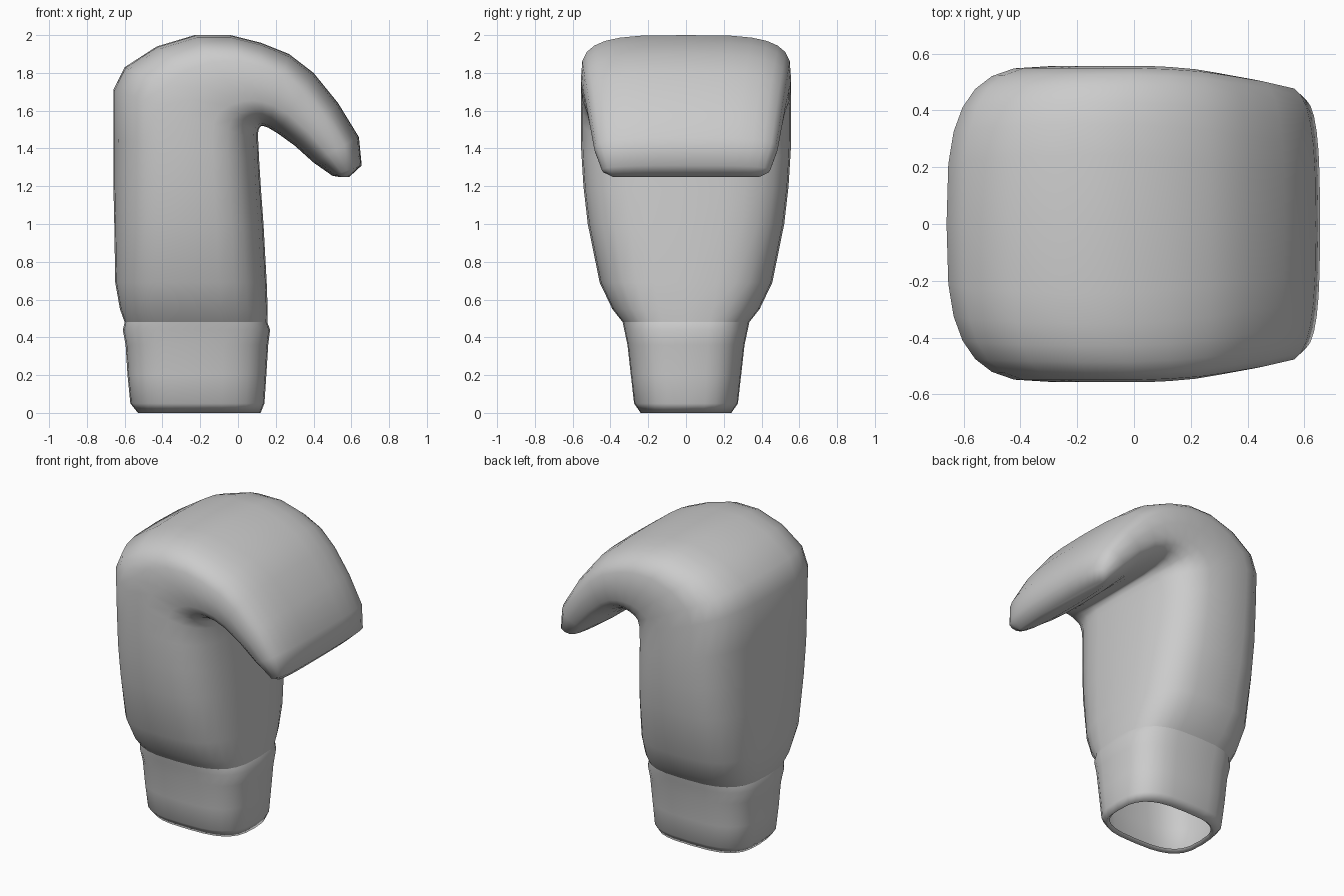
import bpy, bmesh, math

SEG = 28


def spow(v, p):
    return math.copysign(abs(v) ** p, v)


def loft(name, sections, cap_end=False):
    """Each section: outer (x, z), inner (x, z), half width, squareness."""
    bm = bmesh.new()
    rings = []
    for ox, oz, ix, iz, hw, n in sections:
        ring = []
        for k in range(SEG):
            a = 2 * math.pi * k / SEG
            t = 0.5 + 0.5 * spow(math.cos(a), 2 / n)
            y = hw * spow(math.sin(a), 2 / n)
            ring.append(bm.verts.new((ox + (ix - ox) * t, y, oz + (iz - oz) * t)))
        rings.append(ring)
    for r0, r1 in zip(rings, rings[1:]):
        for k in range(SEG):
            j = (k + 1) % SEG
            bm.faces.new((r0[k], r0[j], r1[j], r1[k]))
    if cap_end:
        bm.faces.new(rings[-1])
    for f in bm.faces:
        f.smooth = True
    bmesh.ops.recalc_face_normals(bm, faces=bm.faces)
    me = bpy.data.meshes.new(name)
    bm.to_mesh(me)
    bm.free()
    ob = bpy.data.objects.new(name, me)
    bpy.context.collection.objects.link(ob)
    return ob


# open wrist cuff, with a small turned-in rim and a raised band at the top
loft("cuff", [
    (-.51, .02, .10, .02, .22, 3),
    (-.53, 0, .12, 0, .24, 3),
    (-.57, .05, .14, .05, .275, 3),
    (-.585, .2, .15, .2, .292, 3),
    (-.595, .36, .16, .36, .31, 3),
    (-.61, .44, .17, .44, .327, 3),
    (-.60, .48, .155, .48, .335, 3),
])

# palm, folded over at the knuckles into the hooked fingers
loft("mitten_hand", [
    (-.60, .48, .155, .48, .335, 3),
    (-.625, .55, .157, .55, .39, 3),
    (-.65, .69, .152, .69, .457, 3),
    (-.655, 1.0, .135, 1.0, .52, 3),
    (-.66, 1.22, .122, 1.18, .543, 3),
    (-.66, 1.45, .112, 1.34, .555, 3),
    (-.66, 1.71, .107, 1.44, .557, 3.1),
    (-.60, 1.83, .107, 1.485, .557, 3.3),
    (-.43, 1.94, .11, 1.50, .557, 3.5),
    (-.23, 2.0, .115, 1.51, .557, 3.6),
    (-.04, 2.0, .12, 1.517, .557, 3.6),
    (.12, 1.96, .13, 1.52, .553, 3.5),
    (.27, 1.90, .16, 1.51, .545, 3.3),
    (.40, 1.80, .21, 1.48, .53, 3.1),
    (.53, 1.64, .30, 1.415, .51, 3),
    (.64, 1.46, .40, 1.325, .485, 3),
    (.655, 1.31, .50, 1.255, .445, 3),
    (.59, 1.25, .53, 1.25, .39, 3),
], cap_end=True)
